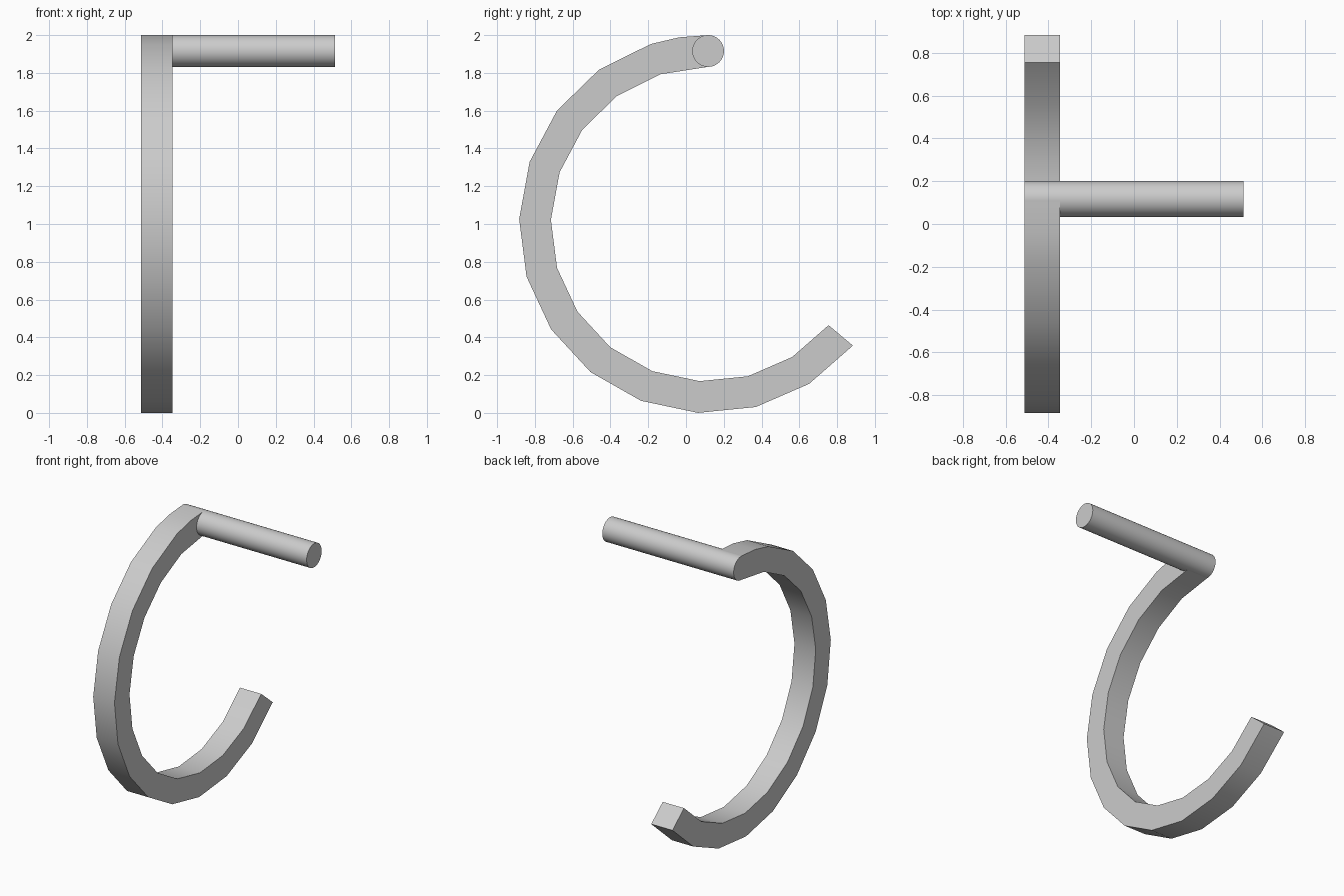
import bpy
import bmesh
from math import cos, sin, radians, pi
from mathutils import Matrix

cube = bpy.data.objects.get("Cube")
if cube:
    bpy.data.objects.remove(cube, do_unlink=True)

GREY = (0.6, 0.6, 0.6, 1.0)
material = bpy.data.materials.new("plain grey")
material.use_nodes = True
material.diffuse_color = GREY
material.node_tree.nodes["Principled BSDF"].inputs["Base Color"].default_value = GREY

HALF = 0.513                   # half the overall width
BAND = 0.166                   # width of the curved band
CY, CZ = 0.117, 0.9994         # centre of the arc
OUTER, INNER = 1.0006, 0.8326
SEGMENTS = 13
START, END = radians(90), radians(320)


def finish(name, bm):
    """Turn a bmesh into a smooth-shaded object with sharp corners kept."""
    bmesh.ops.recalc_face_normals(bm, faces=bm.faces)
    mesh = bpy.data.meshes.new(name)
    bm.to_mesh(mesh)
    bm.free()
    mesh.materials.append(material)
    obj = bpy.data.objects.new(name, mesh)
    bpy.context.collection.objects.link(obj)
    bpy.ops.object.select_all(action='DESELECT')
    obj.select_set(True)
    bpy.context.view_layer.objects.active = obj
    bpy.ops.object.shade_smooth_by_angle(angle=radians(30))
    return obj


def arc_point(radius, angle):
    return CY + radius * cos(angle), CZ + radius * sin(angle)


# Curved band: a square section swept around the arc
bm = bmesh.new()
step = (END - START) / SEGMENTS
angles = [START + i * step for i in range(SEGMENTS + 1)]
angles.insert(1, START + step / 2)    # extra division beside the rod
rings = []
for i, a in enumerate(angles):
    if i == 1:                        # inner side stays straight here
        p, q = arc_point(INNER, angles[0]), arc_point(INNER, angles[2])
        inner = ((p[0] + q[0]) / 2, (p[1] + q[1]) / 2)
    else:
        inner = arc_point(INNER, a)
    outer = arc_point(OUTER, a)
    x0, x1 = -HALF, -HALF + BAND
    corners = [(x0, *outer), (x1, *outer), (x1, *inner), (x0, *inner)]
    rings.append([bm.verts.new(c) for c in corners])
for r, s in zip(rings, rings[1:]):
    for k in range(4):
        n = (k + 1) % 4
        bm.faces.new((r[k], r[n], s[n], s[k]))
bm.faces.new(rings[0])
bm.faces.new(rings[-1])
finish("curved_band", bm)

# Round rod across the top end of the band
radius = (OUTER - INNER) / 2
bm = bmesh.new()
bmesh.ops.create_cone(
    bm, cap_ends=True, segments=48, radius1=radius, radius2=radius, depth=2 * HALF,
    matrix=Matrix.Translation((0, CY, CZ + OUTER - radius)) @ Matrix.Rotation(pi / 2, 4, 'Y'))
finish("top_rod", bm)
